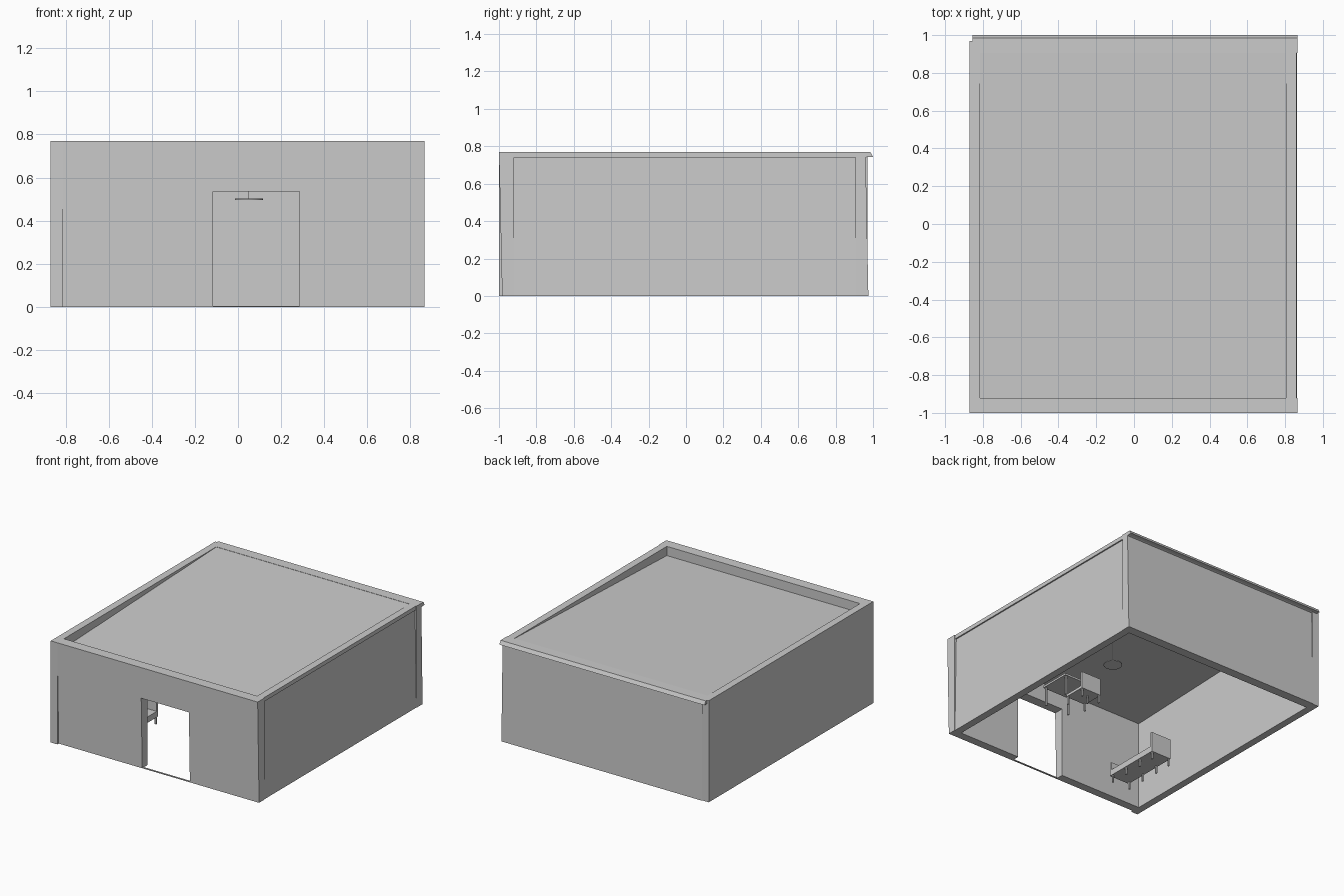
import bpy, bmesh, math
from mathutils import Vector

if "Cube" in bpy.data.objects:
    bpy.data.objects.remove(bpy.data.objects["Cube"])


def prism(name, profile, axis, lo, hi):
    """Extrude a 2D profile along an axis; x: (y,z), y: (x,z)."""
    def place(p, t):
        return (t, p[0], p[1]) if axis == 'x' else (p[0], t, p[1])
    bm = bmesh.new()
    a = [bm.verts.new(place(p, lo)) for p in profile]
    b = [bm.verts.new(place(p, hi)) for p in profile]
    bm.faces.new(a)
    bm.faces.new(b)
    n = len(a)
    for i in range(n):
        j = (i + 1) % n
        bm.faces.new((a[i], a[j], b[j], b[i]))
    bmesh.ops.recalc_face_normals(bm, faces=bm.faces)
    me = bpy.data.meshes.new(name)
    bm.to_mesh(me)
    bm.free()
    ob = bpy.data.objects.new(name, me)
    bpy.context.collection.objects.link(ob)
    return ob


def box(name, x, y, z):
    return prism(name, [(x[0], z[0]), (x[1], z[0]), (x[1], z[1]), (x[0], z[1])],
                 'y', y[0], y[1])


def legs(name, xs, ys, top, size=0.012):
    for i, x in enumerate(xs):
        for j, y in enumerate(ys):
            h = size / 2
            box(f"{name}_{i}_{j}", (x - h, x + h), (y - h, y + h), (0, top))


def cylinder(name, r, depth, loc, sides):
    bpy.ops.mesh.primitive_cylinder_add(vertices=sides, radius=r, depth=depth, location=loc)
    bpy.context.object.name = name
    bpy.ops.object.shade_smooth_by_angle()


H = 0.77

# Side walls: left upright, right leaning slightly inwards under a thin cap
box("left_wall", (-0.87, -0.815), (-1.0, 0.97), (0, H))
prism("right_wall", [(0.805, 0), (0.862, 0), (0.85, 0.74), (0.86, 0.74),
                     (0.86, H), (0.805, H)], 'y', -0.92, 0.91)

# Front wall with doorway, leaning forward at the top
front = prism("front_wall", [(-0.815, 0), (-0.115, 0), (-0.115, 0.535), (0.285, 0.535),
                             (0.285, 0), (0.865, 0), (0.865, H), (-0.815, H)],
              'y', -1.0, -0.92)
for v in front.data.vertices:
    if v.co.y < -0.95:
        v.co.y += 0.017 * (1 - v.co.z / H)
box("door_threshold", (-0.115, 0.285), (-0.983, -0.97), (0, 0.005))

# Back wall and eaves trim
prism("back_wall", [(0.905, 0), (0.975, 0), (0.96, H), (0.905, H)], 'x', -0.815, 0.865)
prism("back_eaves", [(0.955, 0.737), (0.97, 0.743), (1.0, 0.743), (0.985, H), (0.955, H)],
      'x', -0.855, 0.865)

# Roof slab rising to the back
prism("roof", [(-0.92, 0.675), (0.93, 0.74), (0.93, 0.769), (-0.92, 0.70)],
      'x', -0.815, 0.805)

# Bed
box("bed_base", (-0.61, -0.44), (-0.77, -0.33), (0.055, 0.10))
box("bed_headboard", (-0.61, -0.44), (-0.345, -0.33), (0.055, 0.21))
box("bed_footboard", (-0.61, -0.44), (-0.785, -0.77), (0.055, 0.16))
legs("bed_leg", (-0.60, -0.45), (-0.765, -0.62, -0.475, -0.34), 0.06)

# Table
box("table_top", (0.38, 0.61), (-0.26, -0.02), (0.145, 0.16))
legs("table_leg", (0.395, 0.595), (-0.245, -0.035), 0.15)

# Chair
box("chair_seat", (0.33, 0.50), (-0.14, 0.03), (0.06, 0.08))
box("chair_back", (0.33, 0.50), (0.015, 0.03), (0.08, 0.19))
legs("chair_leg", (0.34, 0.49), (-0.13, 0.02), 0.065)

# Hanging lamp
cylinder("lamp_shade", 0.065, 0.006, (0.05, -0.17, 0.5), 24)
cylinder("lamp_cord", 0.002, 0.2, (0.05, -0.17, 0.602), 8)
